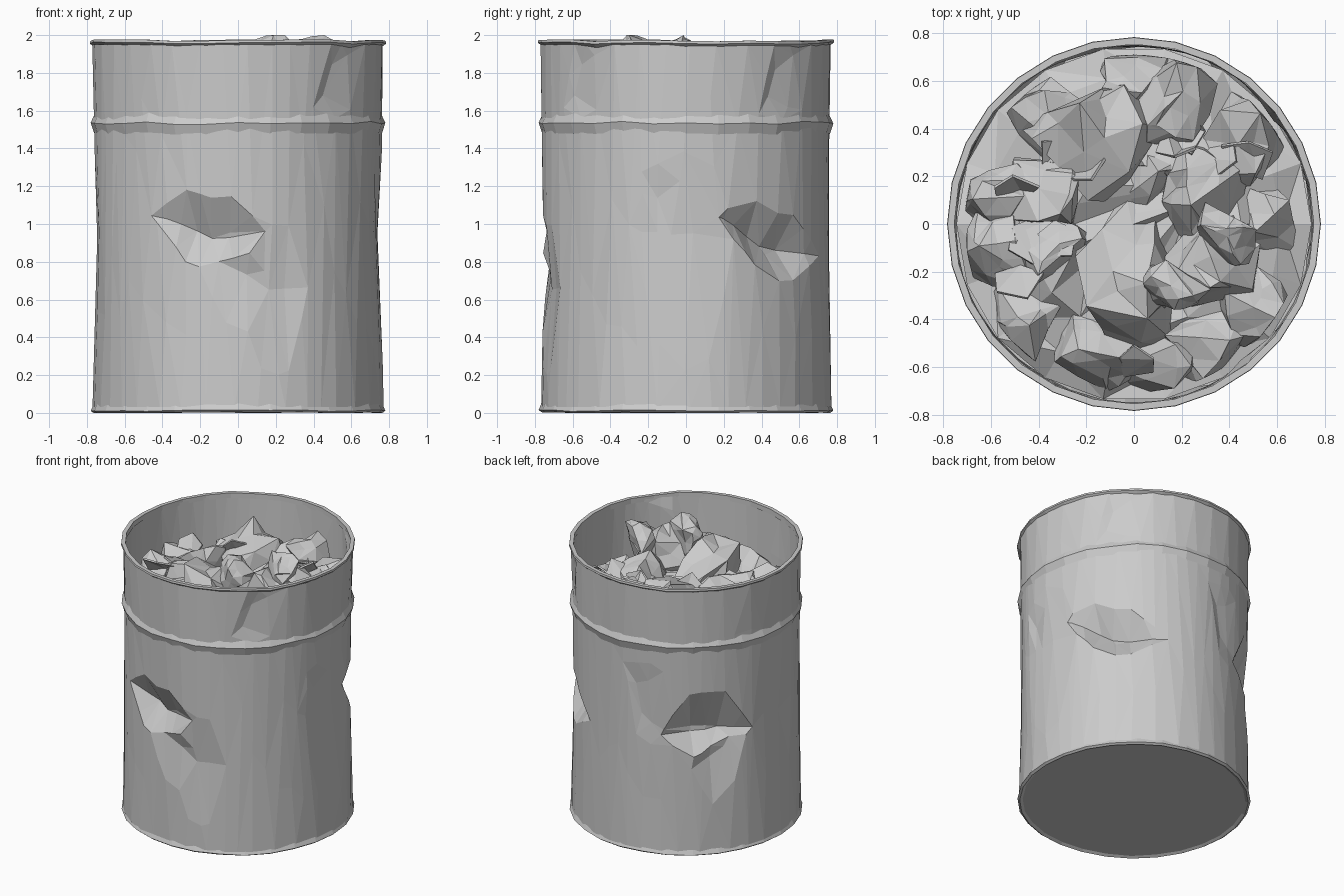
import bpy, bmesh, math, random
from mathutils import Vector

random.seed(4)
if "Cube" in bpy.data.objects:
    bpy.data.objects.remove(bpy.data.objects["Cube"], do_unlink=True)

steel = bpy.data.materials.new("plain_grey")
steel.use_nodes = True
GREY = (0.6, 0.6, 0.6, 1)
steel.diffuse_color = GREY
steel.node_tree.nodes["Principled BSDF"].inputs["Base Color"].default_value = GREY


def finish(bm, name):
    mesh = bpy.data.meshes.new(name)
    bm.to_mesh(mesh)
    bm.free()
    obj = bpy.data.objects.new(name, mesh)
    mesh.materials.append(steel)
    bpy.context.collection.objects.link(obj)
    return obj


# Dents: azimuth, height, half width, reach up, reach down, depth, slope of fold, sag
DENTS = [
    (-102, 1.01, 0.33, 0.22, 0.17, 0.12, -0.14, 0.09),
    (39, 0.95, 0.37, 0.19, 0.16, 0.12, -0.30, 0.08),
    (136, 0.88, 0.34, 0.32, 0.15, 0.13, 0.0, 0.0),
    (143, 0.75, 0.20, 0.25, 0.34, 0.06, 0.6, 0.0),
    (-88, 0.74, 0.26, 0.12, 0.30, 0.045, -0.3, 0.0),
    (0, 0.95, 0.30, 0.45, 0.70, 0.022, 0.0, 0.0),
    (180, 0.95, 0.25, 0.40, 0.60, 0.010, 0.0, 0.0),
    (-75, 0.66, 0.20, 0.35, 0.45, 0.035, 0.0, 0.0),
]
# Creases: azimuth, lean in degrees per unit height, middle height, half length, depth
CREASES = [(-11, -16, 1.06, 0.26, 0.025), (-50, 26, 1.78, 0.22, 0.025),
           (38, 20, 1.77, 0.22, 0.025), (100, -14, 1.1, 0.3, 0.02)]


def dent_depth(angle, z):
    total = 0
    for az, zc, w, up, down, depth, slope, sag in DENTS:
        u = (math.degrees(angle) - az + 180) % 360 - 180
        u = math.radians(u) * 0.76
        side = 1 - abs(u) / w
        v = z - zc - slope * u + sag * side
        f = min(1.0, 1.5 * side) - (v / up if v > 0 else -v / down)
        total = max(total, depth * f)
    for az, lean, zc, half, depth in CREASES:
        u = (math.degrees(angle) - az - lean * (z - zc) + 180) % 360 - 180
        side = 1 - u / 18 if u > 0 else 1 + u / 4
        total = max(total, depth * min(side, 1.4 * (1 - abs(z - zc) / half)))
    return total


def sheet(name, radius, low, high, ratio):
    """Dented tube wall, simplified to irregular flat facets."""
    bm = bmesh.new()
    n, rows, rings = 128, round((high - low) / 0.03), []
    for j in range(rows + 1):
        z = low + (high - low) * j / rows
        ring = []
        for i in range(n):
            a = math.tau * i / n
            r = radius + 0.012 * (1 - z) ** 2 - dent_depth(a, z)
            r += 0.003 * math.sin(5 * a + 2 * z)
            ring.append(bm.verts.new((r * math.cos(a), r * math.sin(a), z)))
        rings.append(ring)
    for lo, hi in zip(rings, rings[1:]):
        for i in range(n):
            k = (i + 1) % n
            bm.faces.new((lo[i], lo[k], hi[k], hi[i]))
    obj = finish(bm, name)
    obj.modifiers.new("facets", 'DECIMATE').ratio = ratio
    return obj


def lathe(profile, wobble, n=28, closed=False):
    """Revolve (radius, z) points with a little unevenness."""
    bm = bmesh.new()
    jig = [random.uniform(-wobble, wobble) for _ in range(n)]
    rings = []
    for r, z in profile:
        rings.append([bm.verts.new((r * math.cos(math.tau * i / n),
                                    r * math.sin(math.tau * i / n),
                                    max(0, z + jig[i]))) for i in range(n)])
    pairs = list(zip(rings, rings[1:]))
    if closed:
        pairs.append((rings[-1], rings[0]))
    for lo, hi in pairs:
        for i in range(n):
            k = (i + 1) % n
            bm.faces.new((lo[i], lo[k], hi[k], hi[i]))
    return bm, rings


# Drum wall and its inner lining
sheet("drum_wall", 0.758, 0.03, 1.95, 0.026)
lining = sheet("inner_lining", 0.744, 1.35, 1.95, 0.04)
lining.data.flip_normals()

# Rolled rim, raised band and foot
bm, _ = lathe([(0.754, 1.935), (0.784, 1.958), (0.782, 1.972), (0.754, 1.972)], 0.006, closed=True)
finish(bm, "top_rim")
bm, _ = lathe([(0.762, 1.48), (0.780, 1.535), (0.757, 1.585)], 0.008)
finish(bm, "raised_band")
bm, rings = lathe([(0.745, 0.012), (0.765, 0.0), (0.780, 0.012), (0.766, 0.045)], 0.004)
bm.faces.new(list(reversed(rings[0])))
finish(bm, "foot_and_base")

# Lumpy bed under the rubble
bm, rings = lathe([(0.745, 1.52), (0.62, 1.58), (0.45, 1.64), (0.25, 1.66)], 0.02, n=18)
for v in bm.verts:
    v.co.z += random.uniform(-0.06, 0.06)
bm.faces.new(rings[-1])
bmesh.ops.triangulate(bm, faces=bm.faces)
finish(bm, "rubble_bed")

# Rubble chunks: x, y, radius, top height
CHUNKS = [
    (-0.08, -0.22, 0.30, 1.89), (0.28, 0.12, 0.20, 1.87), (0.17, -0.25, 0.13, 2.0),
    (0.38, -0.06, 0.13, 2.0), (0.32, -0.20, 0.22, 1.92), (-0.20, 0.38, 0.27, 1.90),
    (0.18, 0.52, 0.21, 1.84), (0.43, 0.36, 0.21, 1.80), (0.57, 0.03, 0.17, 1.72),
    (0.50, -0.32, 0.20, 1.78), (0.32, -0.50, 0.19, 1.75), (0.08, -0.56, 0.18, 1.75),
    (-0.15, -0.53, 0.18, 1.75), (-0.42, -0.40, 0.21, 1.74), (-0.57, -0.10, 0.18, 1.77),
    (-0.56, 0.10, 0.16, 1.74), (-0.36, 0.14, 0.17, 1.82), (-0.38, 0.44, 0.17, 1.70),
    (0.0, 0.60, 0.16, 1.74), (0.08, 0.26, 0.20, 1.76), (-0.32, -0.12, 0.16, 1.78),
]
for x, y, rad, top in CHUNKS:
    bm = bmesh.new()
    for _ in range(18):
        d = Vector([random.gauss(0, 1) for _ in range(3)]).normalized()
        bm.verts.new(d * rad * random.uniform(0.95, 1.25))
    bmesh.ops.convex_hull(bm, input=bm.verts)
    loose = [v for v in bm.verts if not v.link_faces]
    bmesh.ops.delete(bm, geom=loose, context='VERTS')
    bmesh.ops.subdivide_edges(bm, edges=[e for e in bm.edges if e.calc_length() > rad * 0.9],
                              cuts=1)
    bmesh.ops.triangulate(bm, faces=bm.faces)
    for v in bm.verts:   # crumple
        v.co *= random.uniform(0.82, 1.1)
    lift = top - max(v.co.z for v in bm.verts)
    for v in bm.verts:
        v.co += Vector((x, y, lift))
        reach = math.hypot(v.co.x, v.co.y)
        if reach > 0.71:   # keep inside the wall
            v.co.x *= 0.71 / reach
            v.co.y *= 0.71 / reach
    bmesh.ops.recalc_face_normals(bm, faces=bm.faces)
    finish(bm, "rubble_chunk")

# Thin broken flakes between the chunks
for i in range(14):
    a, r = random.uniform(0, math.tau), random.uniform(0.3, 0.6)
    bm = bmesh.new()
    bmesh.ops.create_circle(bm, cap_ends=True, segments=5, radius=0.1)
    for v in bm.verts:
        v.co *= random.uniform(0.7, 1.3)
        v.co.z += random.uniform(-0.05, 0.05)
    tilt = Vector((random.uniform(-1, 1), random.uniform(-1, 1), 0.8)).to_track_quat('Z', 'Y')
    for v in bm.verts:
        v.co = tilt @ v.co + Vector((r * math.cos(a), r * math.sin(a), 1.74))
    bmesh.ops.triangulate(bm, faces=bm.faces)
    flake = finish(bm, "rubble_flake")
    flake.modifiers.new("thickness", 'SOLIDIFY').thickness = 0.012
